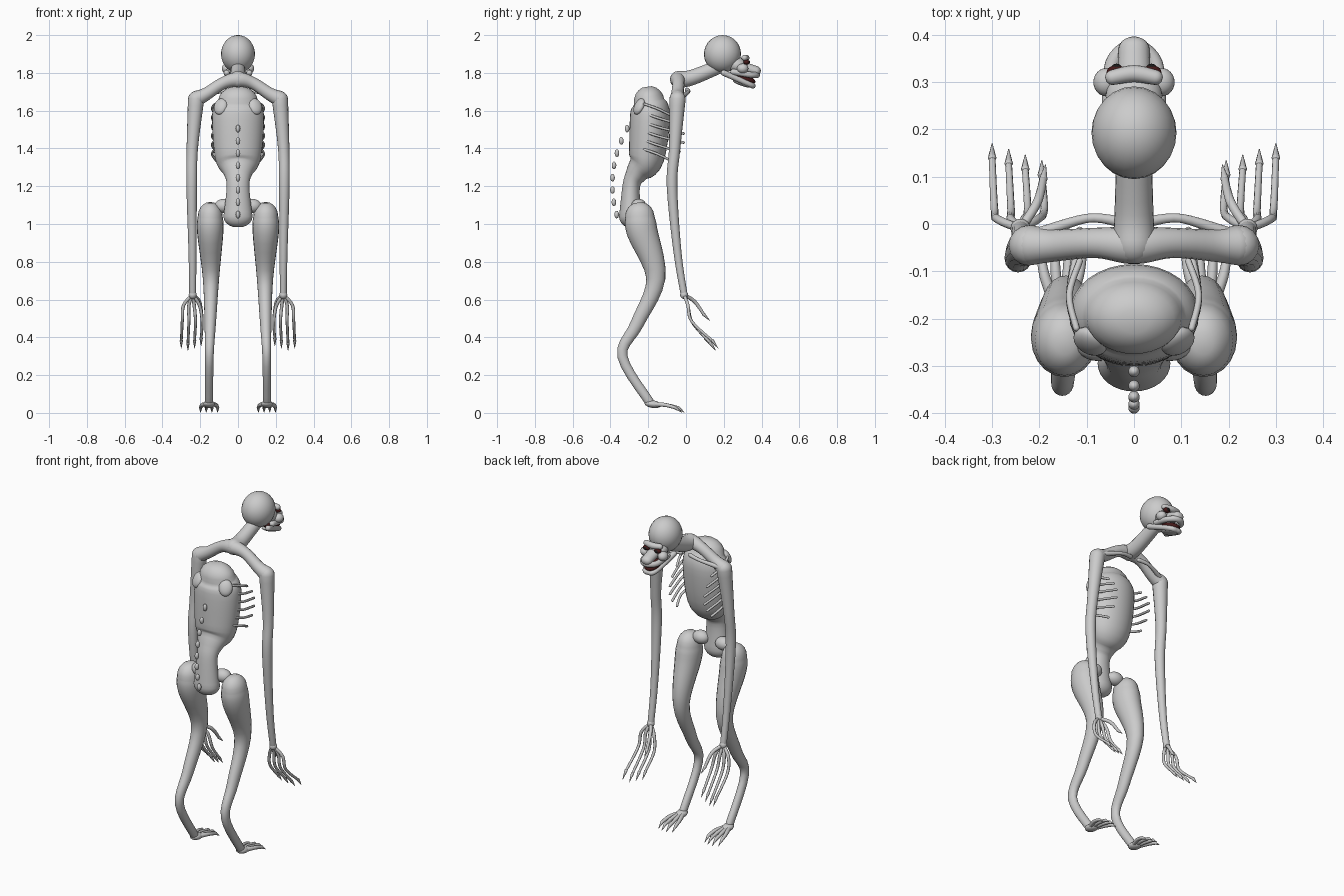
import bpy, bmesh, math
from mathutils import Vector, Matrix

cube = bpy.data.objects.get("Cube")
if cube:
    bpy.data.objects.remove(cube)


def material(name, color):
    mat = bpy.data.materials.new(name)
    mat.use_nodes = True
    mat.diffuse_color = (*color, 1)
    shader = next(n for n in mat.node_tree.nodes if n.type == 'BSDF_PRINCIPLED')
    shader.inputs["Base Color"].default_value = (*color, 1)
    return mat


SKIN = material("pale grey skin", (.6, .6, .6))
BLOOD = material("dark red", (.06, .01, .01))
BLACK = material("black", (.01, .01, .01))


def finish(name, bm, mat):
    bmesh.ops.recalc_face_normals(bm, faces=bm.faces)
    mesh = bpy.data.meshes.new(name)
    bm.to_mesh(mesh)
    bm.free()
    mesh.materials.append(mat)
    mesh.polygons.foreach_set("use_smooth", [True] * len(mesh.polygons))
    obj = bpy.data.objects.new(name, mesh)
    bpy.context.collection.objects.link(obj)


def ball(name, center, radii, mat=SKIN, tilt=0, turn=0):
    """Ellipsoid, tilted about x and then turned about z."""
    matrix = (Matrix.Translation(center)
              @ Matrix.Rotation(math.radians(turn), 4, 'Z')
              @ Matrix.Rotation(math.radians(tilt), 4, 'X')
              @ Matrix.Diagonal((*radii, 1)))
    bm = bmesh.new()
    bmesh.ops.create_uvsphere(bm, u_segments=24, v_segments=14, radius=1, matrix=matrix)
    finish(name, bm, mat)


def spline(points, steps=5):
    """Catmull-Rom samples through the points."""
    padded = [points[0], *points, points[-1]]
    samples = []
    for a, b, c, d in zip(padded, padded[1:], padded[2:], padded[3:]):
        for i in range(steps):
            t = i / steps
            samples.append(b + (c - a) * t / 2 + (2 * a - 5 * b + 4 * c - d) * t ** 2 / 2
                           + (3 * b - a - 3 * c + d) * t ** 3 / 2)
    return samples + [points[-1]]


def limb(name, path, radii, depth=1, sides=16, across=Vector((1, 0, 0))):
    """Round-ended tube through the path, with one radius for each point."""
    samples = spline([Vector((*p, r)) for p, r in zip(path, radii)])
    spots = [s.xyz for s in samples]
    rings = []
    for i, sample in enumerate(samples):
        ahead = spots[min(i + 1, len(spots) - 1)] - spots[max(i - 1, 0)]
        rings.append((spots[i], ahead.normalized(), sample.w))

    def cap(ring, sign):
        spot, ahead, radius = ring
        angles = [k * math.pi / 10 for k in range(1, 5)]
        return [(spot + ahead * sign * radius * depth * math.sin(a), ahead, radius * math.cos(a))
                for a in angles]

    rings = cap(rings[0], -1)[::-1] + rings + cap(rings[-1], 1)
    bm = bmesh.new()
    loops = []
    for spot, ahead, radius in rings:
        u = (across - ahead * across.dot(ahead)).normalized() * radius
        w = ahead.cross(u) * depth
        angles = [k * math.tau / sides for k in range(sides)]
        loops.append([bm.verts.new(spot + u * math.cos(a) + w * math.sin(a)) for a in angles])
    for low, high in zip(loops, loops[1:]):
        for k in range(sides):
            bm.faces.new((low[k - 1], low[k], high[k], high[k - 1]))
    bm.faces.new(loops[0])
    bm.faces.new(loops[-1])
    finish(name, bm, SKIN)


def arch(name, half, radii):
    """Symmetrical tube: the half path starts on the middle plane."""
    mirrored = [(-x, y, z) for x, y, z in half[:0:-1]]
    limb(name, mirrored + half, radii[:0:-1] + radii, across=Vector((0, 0, 1)))


def claw(name, base, tip):
    limb(name, [base, tip], [.009, .001], sides=8)


# Torso: pelvis, thin waist and deep ribcage
limb("torso", [(0, -.295, 1.04), (0, -.29, 1.2), (0, -.26, 1.27), (0, -.21, 1.35),
               (0, -.19, 1.58), (0, -.195, 1.65)],
     [.077, .06, .077, .122, .137, .105], depth=.77, sides=32)

# Vertebrae along the curved back
for i in range(9):
    z = 1.57 - i * .065
    ball(f"vertebra_{i + 1}", (0, .9 * (z - 1.21) ** 2 - .39, z), (.012, .012, .02))

# Neck and shoulder yoke
limb("neck", [(0, -.04, 1.765), (0, .03, 1.775), (0, .18, 1.835)], [.045, .041, .037], sides=24)
arch("shoulder_yoke", [(0, -.045, 1.765), (.08, -.04, 1.745), (.165, -.045, 1.69),
                       (.215, -.045, 1.665)], [.04, .032, .034, .042])

# Head
ball("cranium", (0, .193, 1.9), (.09, .098, .1), tilt=-12)
ball("face", (0, .27, 1.84), (.06, .06, .045), tilt=-20)
arch("brow", [(0, .318, 1.878), (.045, .31, 1.88)], [.018, .016])
limb("snout", [(0, .29, 1.835), (0, .37, 1.81)], [.036, .033], depth=.8)
arch("upper_lip", [(0, .374, 1.79), (.045, .34, 1.79), (.052, .25, 1.805)], [.018, .016, .016])
ball("mouth_interior", (0, .305, 1.77), (.046, .065, .024), BLOOD, tilt=-18)
arch("lower_jaw", [(0, .353, 1.732), (.034, .335, 1.74), (.06, .2, 1.8)], [.015, .014, .016])
ball("chin", (0, .3, 1.742), (.04, .055, .012), tilt=-18)

# Paired parts
for side, s in (("left", 1), ("right", -1)):

    def at(x, y, z):
        return Vector((s * x, y, z))

    # Face
    ball(f"{side}_cheek", at(.058, .3, 1.823), (.028, .03, .026))
    ball(f"{side}_eye_socket", at(.037, .32, 1.857), (.021, .016, .014), BLOOD)
    ball(f"{side}_eye", at(.037, .33, 1.857), (.011, .009, .009), BLACK)

    # Shoulder blade and collarbone
    ball(f"{side}_shoulder_blade", at(.092, -.248, 1.622), (.038, .022, .046), tilt=-25, turn=s * 28)
    limb(f"{side}_collarbone", [at(.03, .005, 1.71), at(.1, .012, 1.7), at(.2, -.02, 1.675)],
         [.012, .01, .014], sides=10, across=Vector((0, 0, 1)))

    # Ribs sweep forward and down, the middle ones reaching furthest
    for i in range(6):
        z = 1.635 - i * .048
        reach = -.01 - .011 * (i - 2.5) ** 2
        limb(f"{side}_rib_{i + 1}", [at(.122, -.22, z), at(.137, -.15, z - .025),
                                     at(.115, reach, z - .06)], [.007] * 3, sides=8)

    # Arm
    wrist = at(.24, -.01, .625)
    limb(f"{side}_arm", [at(.222, -.045, 1.66), at(.242, -.06, 1.4), at(.245, -.074, 1.2),
                         at(.241, -.045, .85), wrist], [.043, .03, .028, .021, .018])
    ball(f"{side}_wrist", wrist, (.021, .021, .022))

    # Fingers fan out from the wrist
    for i in range(4):
        spread = .06 - i * .035
        tip = at(.24 + spread, .17 - i * .012, .33 + .012 * abs(i - 1))
        knuckle = at(.24 + spread * .8, .01, .57)
        middle = at(.235 + spread, .03, .485)
        joint = tip + at(0, -.03, .04)
        limb(f"{side}_finger_{i + 1}", [wrist, knuckle, middle, joint],
             [.009, .009, .008, .007], sides=10)
        claw(f"{side}_finger_claw_{i + 1}", joint, tip)
    thumb_end = at(.192, .095, .52)
    limb(f"{side}_thumb", [wrist, at(.205, .045, .59), thumb_end], [.01, .01, .008], sides=10)
    claw(f"{side}_thumb_claw", thumb_end, at(.187, .125, .49))

    # Leg
    ball(f"{side}_hip", at(.075, -.25, 1.095), (.05, .04, .038))
    limb(f"{side}_leg", [at(.147, -.245, 1.04), at(.147, -.232, .96), at(.143, -.16, .71),
                         at(.147, -.26, .47), at(.152, -.337, .3), at(.153, -.195, .06)],
         [.066, .07, .043, .03, .023, .021], depth=1.17, sides=20)
    ball(f"{side}_foot", at(.153, -.175, .046), (.03, .045, .02), tilt=-8)

    # Toes fan out from the foot
    for i in range(4):
        spread = .03 * (i - 1.5)
        tip = at(.153 + spread, -abs(spread) / 2, .002)
        joint = tip + at(0, -.035, .026)
        limb(f"{side}_toe_{i + 1}", [at(.153 + spread * .3, -.17, .046),
                                     at(.153 + spread * .8, -.11, .042), joint],
             [.013, .011, .009], sides=10)
        claw(f"{side}_toe_claw_{i + 1}", joint, tip)
